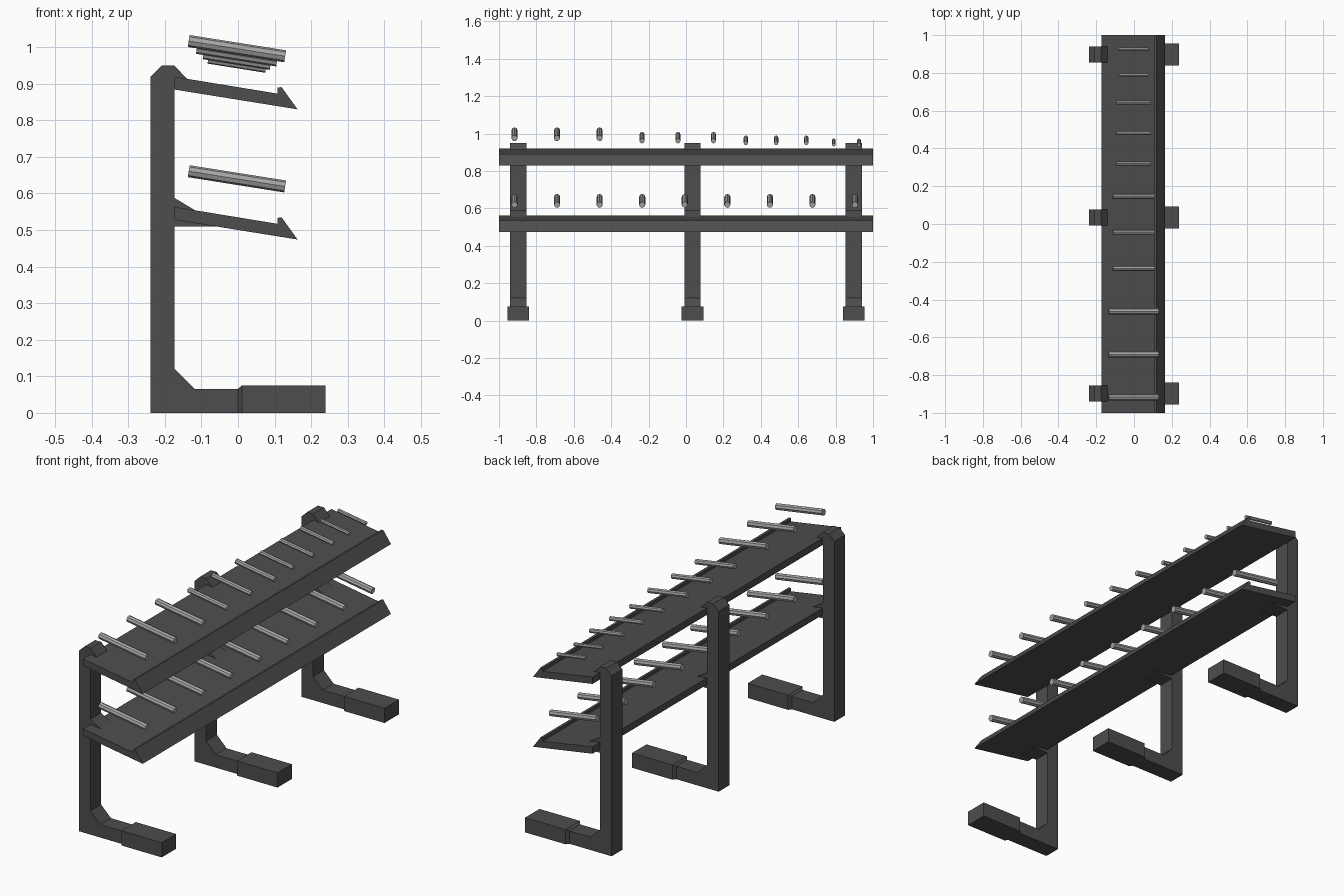
import bpy, bmesh, math
from mathutils import Matrix

if "Cube" in bpy.data.objects:
    bpy.data.objects.remove(bpy.data.objects["Cube"])


def material(name, v):
    m = bpy.data.materials.new(name)
    m.diffuse_color = (v, v, v, 1)
    m.use_nodes = True
    m.node_tree.nodes["Principled BSDF"].inputs["Base Color"].default_value = m.diffuse_color
    return m


FRAME = material("dark grey frame", 0.075)
STEEL = material("light grey steel", 0.38)


def finish(name, bm, mat):
    bmesh.ops.recalc_face_normals(bm, faces=bm.faces)
    me = bpy.data.meshes.new(name)
    bm.to_mesh(me)
    bm.free()
    me.materials.append(mat)
    ob = bpy.data.objects.new(name, me)
    bpy.context.collection.objects.link(ob)
    return ob


def extrude_profile(name, pts, y0, y1, mat):
    """Extrude an (x, z) outline along y."""
    bm = bmesh.new()
    face = bm.faces.new([bm.verts.new((x, y0, z)) for x, z in pts])
    ext = bmesh.ops.extrude_face_region(bm, geom=[face])
    verts = [g for g in ext["geom"] if isinstance(g, bmesh.types.BMVert)]
    bmesh.ops.translate(bm, verts=verts, vec=(0, y1 - y0, 0))
    return finish(name, bm, mat)


def foot(name, y):
    """Rubber shoe: box along x with a tapered back end."""
    bm = bmesh.new()
    rings = []
    for x, hw, h in ((0.0, 0.043, 0.066), (0.011, 0.058, 0.075), (0.239, 0.058, 0.075)):
        rings.append([bm.verts.new((x, y + s * hw, z))
                      for s, z in ((-1, 0), (1, 0), (1, h), (-1, h))])
    for a, b in zip(rings, rings[1:]):
        for i in range(4):
            j = (i + 1) % 4
            bm.faces.new((a[i], a[j], b[j], b[i]))
    bm.faces.new(rings[0])
    bm.faces.new(rings[-1])
    return finish(name, bm, FRAME)


def rod(name, y, z, length, radius):
    """Floating handle bar, tilted parallel to the shelf."""
    bm = bmesh.new()
    bmesh.ops.create_cone(bm, cap_ends=True, segments=8, radius1=radius, radius2=radius,
                          depth=length,
                          matrix=Matrix.Translation((-0.003, y, z))
                          @ Matrix.Rotation(math.radians(90 + 9), 4, 'Y'))
    return finish(name, bm, STEEL)


# Uprights with base leg, gussets, lower shelf bracket and foot
UPRIGHT = [(-0.239, 0), (0.0, 0), (0.0, 0.066), (-0.119, 0.066), (-0.174, 0.121),
           (-0.174, 0.51), (-0.05, 0.51), (-0.119, 0.555), (-0.174, 0.588),
           (-0.174, 0.885), (-0.14, 0.885), (-0.14, 0.914), (-0.174, 0.95),
           (-0.208, 0.95), (-0.239, 0.92)]
for i, y in enumerate((-0.897, 0.035, 0.897)):
    extrude_profile(f"upright_{i}", UPRIGHT, y - 0.043, y + 0.043, FRAME)
    foot(f"foot_{i}", y)

# Sloped shelves with a front lip
SHELF = [(-0.173, 0.884), (0.163, 0.83), (0.119, 0.891), (0.108, 0.889),
         (0.108, 0.873), (-0.173, 0.919)]
for name, dz in (("upper_shelf", 0), ("lower_shelf", -0.356)):
    extrude_profile(name, [(x, z + dz) for x, z in SHELF], -1, 1, FRAME)

# Lower row: nine equal bars
for i in range(9):
    rod(f"lower_bar_{i}", -0.917 + 0.2276 * i, 0.64, 0.267, 0.0165)

# Upper row: bars shrink towards +y (z, length, radius, y positions)
GROUPS = [(0.996, 0.267, 0.0165, (-0.917, -0.69, -0.462)),
          (0.978, 0.222, 0.0135, (-0.235, -0.043, 0.147)),
          (0.964, 0.186, 0.0115, (0.32, 0.482, 0.643)),
          (0.952, 0.160, 0.0095, (0.79, 0.925))]
for g, (z, length, r, ys) in enumerate(GROUPS):
    for i, y in enumerate(ys):
        rod(f"upper_bar_{g}_{i}", y, z, length, r)
